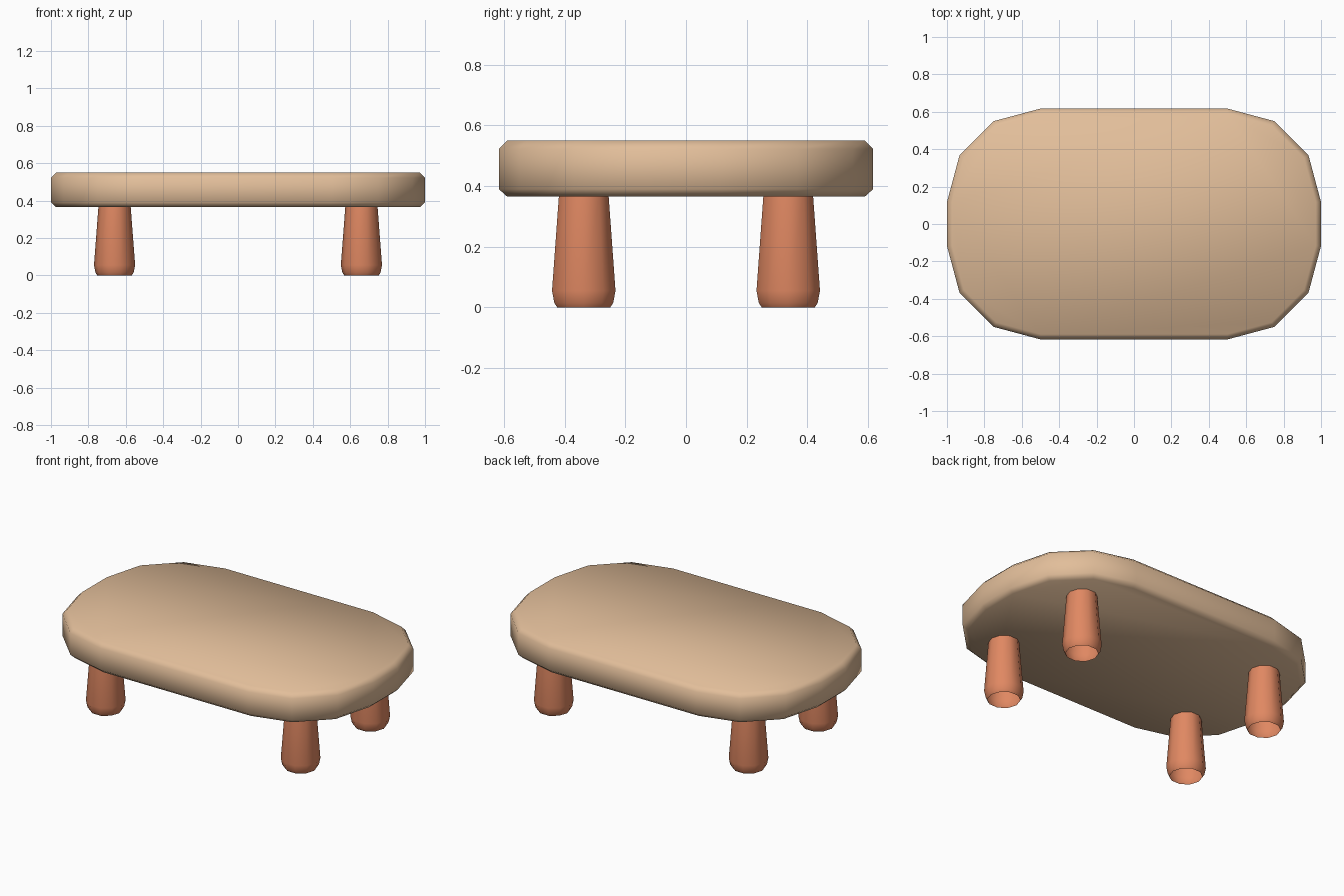
import bpy, bmesh, math

if "Cube" in bpy.data.objects:
    bpy.data.objects.remove(bpy.data.objects["Cube"])


def material(name, srgb):
    m = bpy.data.materials.new(name)
    lin = [((c / 255 + 0.055) / 1.055) ** 2.4 for c in srgb]
    m.diffuse_color = (*lin, 1)
    m.use_nodes = True
    m.node_tree.nodes["Principled BSDF"].inputs["Base Color"].default_value = m.diffuse_color
    return m


def loft(name, rings, mat, caps, angle):
    """Skin a stack of equal-sized rings, optionally closing both ends."""
    bm = bmesh.new()
    loops = [[bm.verts.new(p) for p in ring] for ring in rings]
    n = len(loops[0])
    for a, b in zip(loops, loops[1:]):
        for i in range(n):
            j = (i + 1) % n
            bm.faces.new((a[i], a[j], b[j], b[i]))
    if caps:
        bm.faces.new(loops[0][::-1])
        bm.faces.new(loops[-1])
    me = bpy.data.meshes.new(name)
    bm.to_mesh(me)
    bm.free()
    me.materials.append(mat)
    ob = bpy.data.objects.new(name, me)
    bpy.context.collection.objects.link(ob)
    bpy.ops.object.select_all(action='DESELECT')
    ob.select_set(True)
    bpy.context.view_layer.objects.active = ob
    bpy.ops.object.shade_smooth_by_angle(angle=math.radians(angle))
    return ob


wood = material("light wood", (226, 190, 154))
clay = material("terracotta", (224, 136, 98))


# Rounded-rectangle tabletop with chamfered edges
def outline(inset, z):
    r = 0.5 - inset
    pts = []
    for k, (sx, sy) in enumerate(((1, 1), (-1, 1), (-1, -1), (1, -1))):
        for s in range(4):
            a = math.radians(90 * k + 30 * s)
            pts.append((sx * 0.5 + r * math.cos(a), sy * 0.117 + r * math.sin(a), z))
    return pts


loft("tabletop", [outline(0.028, 0.365), outline(0, 0.39),
                  outline(0, 0.522), outline(0.028, 0.55)], wood, True, 50)

# Four tapered ten-sided legs, hollow at the foot
profile = [(0.092, 0), (0.102, 0.015), (0.11, 0.055), (0.086, 0.37)]
for side, sx in (("left", -1), ("right", 1)):
    for end, sy in (("front", -1), ("back", 1)):
        rings = [[(sx * 0.66 + r * math.cos(math.tau * i / 10),
                   sy * 0.337 + r * math.sin(math.tau * i / 10), z) for i in range(10)]
                 for r, z in profile]
        loft(f"{end}_{side}_leg", rings, clay, False, 60)
